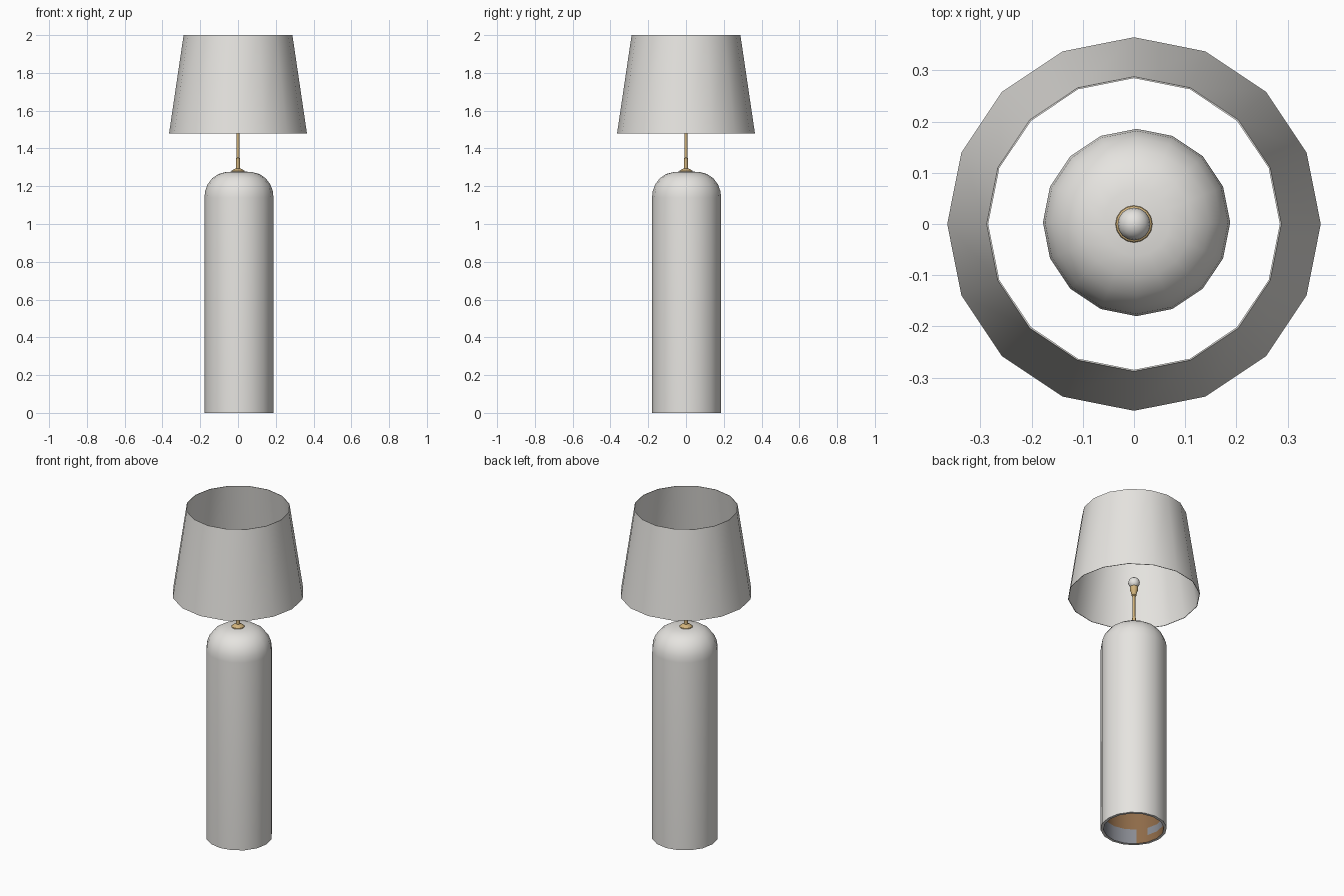
import bpy, math

if "Cube" in bpy.data.objects:
    bpy.data.objects.remove(bpy.data.objects["Cube"])


def material(name, rgb):
    m = bpy.data.materials.new(name)
    m.diffuse_color = (*rgb, 1)
    m.use_nodes = True
    m.node_tree.nodes["Principled BSDF"].inputs["Base Color"].default_value = m.diffuse_color
    return m


WHITE = material("warm_white", (0.79, 0.775, 0.745))
BRASS = material("brass", (0.64, 0.45, 0.20))
BROWN = material("brown_lining", (0.27, 0.145, 0.065))
GREY = material("blue_grey_lining", (0.25, 0.26, 0.29))


def lathe(name, profile, mat, sides=16, centre=(0, 0), closed=False, angle=40):
    """Spin (radius, z) points round z; zero radius makes a pole."""
    verts, rings, faces = [], [], []
    for r, z in profile:
        n = 1 if r == 0 else sides
        rings.append([len(verts) + i for i in range(n)])
        for i in range(n):
            a = 2 * math.pi * i / sides
            verts.append((centre[0] + r * math.cos(a), centre[1] + r * math.sin(a), z))
    pairs = list(zip(rings, rings[1:]))
    if closed:
        pairs.append((rings[-1], rings[0]))
    for lo, hi in pairs:
        for i in range(sides):
            j = (i + 1) % sides
            quad = [lo[i % len(lo)], lo[j % len(lo)], hi[j % len(hi)], hi[i % len(hi)]]
            faces.append(list(dict.fromkeys(quad)))
    mesh = bpy.data.meshes.new(name)
    mesh.from_pydata(verts, [], faces)
    mesh.materials.append(mat)
    ob = bpy.data.objects.new(name, mesh)
    bpy.context.collection.objects.link(ob)
    bpy.ops.object.select_all(action='DESELECT')
    ob.select_set(True)
    bpy.context.view_layer.objects.active = ob
    bpy.ops.object.shade_smooth_by_angle(angle=math.radians(angle))
    return ob


# Hollow ceramic column with rounded shoulder
C = (0.005, 0.003)
dome = [(0.183, 1.14), (0.179, 1.175), (0.166, 1.21), (0.142, 1.242),
        (0.108, 1.265), (0.065, 1.276), (0, 1.278)]
lathe("lamp_body", [(0.167, 0.0), (0.183, 0.0)] + dome, WHITE, centre=C)

# Lining inside the open base, brown with blue-grey patches near the mouth
lining = lathe("body_lining",
               [(0, 1.262)] + [(r * 0.913, z - 0.015) for r, z in reversed(dome[:-1])]
               + [(0.167, 0.09), (0.167, 0.045), (0.167, 0.0)], BROWN, centre=C)
lining.data.materials.append(GREY)
for f in lining.data.polygons:
    a = math.degrees(math.atan2(f.center.y - C[1], f.center.x - C[0])) % 360
    low_patch = f.center.z < 0.08 and 235 < a < 315
    high_patch = 0.03 < f.center.z < 0.08 and 150 < a < 205
    f.material_index = int(low_patch or high_patch)

# Brass foot, stem and bulb socket
lathe("brass_stem",
      [(0, 1.27), (0.037, 1.274), (0.035, 1.281), (0.024, 1.288), (0.011, 1.295),
       (0.0095, 1.35), (0.0075, 1.352), (0.0075, 1.482), (0.014, 1.487),
       (0.016, 1.505), (0.022, 1.52), (0.022, 1.54), (0, 1.54)], BRASS)

# Round bulb
bulb = [(0.032 * math.sin(t * math.pi / 8), 1.567 - 0.032 * math.cos(t * math.pi / 8))
        for t in range(1, 8)]
lathe("bulb", [(0, 1.535)] + bulb + [(0, 1.599)], WHITE, angle=60)

# Thin tapered shade, open at both ends
lathe("lamp_shade", [(0.362, 1.48), (0.365, 1.48), (0.288, 2.0), (0.285, 2.0)],
      WHITE, closed=True)
